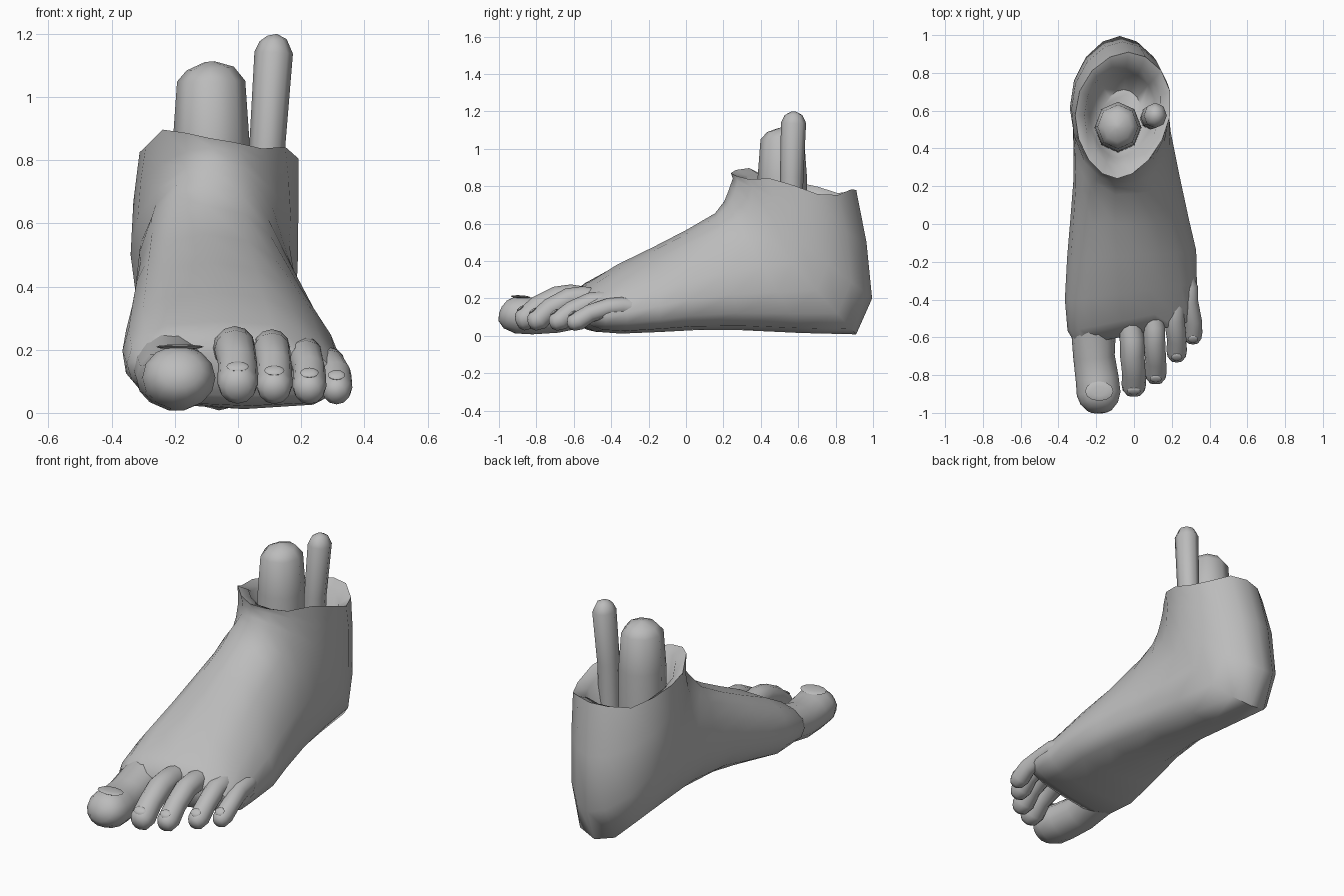
import bpy, bmesh, math
from mathutils import Vector, Matrix

cube = bpy.data.objects.get("Cube")
if cube:
    bpy.data.objects.remove(cube)

grey = bpy.data.materials.new("grey_clay")
grey.use_nodes = True
grey.diffuse_color = (0.5, 0.5, 0.5, 1)
bsdf = grey.node_tree.nodes["Principled BSDF"]
bsdf.inputs["Base Color"].default_value = (0.5, 0.5, 0.5, 1)
bsdf.inputs["Roughness"].default_value = 0.8


def finish(bm, name, angle=50):
    bmesh.ops.recalc_face_normals(bm, faces=bm.faces[:])
    mesh = bpy.data.meshes.new(name)
    bm.to_mesh(mesh)
    bm.free()
    obj = bpy.data.objects.new(name, mesh)
    bpy.context.collection.objects.link(obj)
    mesh.materials.append(grey)
    bpy.ops.object.select_all(action="DESELECT")
    obj.select_set(True)
    bpy.context.view_layer.objects.active = obj
    bpy.ops.object.shade_smooth_by_angle(angle=math.radians(angle))
    return obj


def loft(name, rings, angle=50):
    """Skin a list of equal point rings and close both ends."""
    bm = bmesh.new()
    loops = [[bm.verts.new(p) for p in ring] for ring in rings]
    n = len(loops[0])
    for a, b in zip(loops, loops[1:]):
        for i in range(n):
            j = (i + 1) % n
            bm.faces.new((a[i], a[j], b[j], b[i]))
    bm.faces.new(loops[0])
    bm.faces.new(loops[-1])
    return finish(bm, name, angle)


def tube(name, path, sides=10, flat=1.0, angle=50):
    """Round limb along (x, y, z, radius) points."""
    pts = [Vector(p[:3]) for p in path]
    rings = []
    for i, p in enumerate(pts):
        d = (pts[min(i + 1, len(pts) - 1)] - pts[max(i - 1, 0)]).normalized()
        side = d.cross(Vector((0, 0, 1)) if abs(d.z) < 0.9 else Vector((0, 1, 0))).normalized()
        up = side.cross(d)
        r = path[i][3]
        rings.append([p + side * r * math.cos(k * math.tau / sides)
                      + up * r * flat * math.sin(k * math.tau / sides) for k in range(sides)])
    return loft(name, rings, angle)


def nail(name, center, size, tilt):
    bm = bmesh.new()
    bmesh.ops.create_uvsphere(bm, u_segments=12, v_segments=6, radius=1)
    m = (Matrix.Translation(center) @ Matrix.Rotation(tilt, 4, "X")
         @ Matrix.Diagonal((*size, 1)))
    bmesh.ops.transform(bm, matrix=m, verts=bm.verts[:])
    return finish(bm, name)


# Foot body: slices fan from the toe roots round the heel to the ankle
SIDES = 16


def section(by, bz, ty, tz, cb, ct, w, power, taper, skew=0, arch=0):
    ring = []
    for k in range(SIDES):
        t = k * math.tau / SIDES
        u = (1 - math.cos(t)) / 2
        s = math.sin(t)
        half = math.copysign(abs(s) ** power, s) * w * (1 - taper * u)
        x = cb + (ct - cb) * u + half
        lift = arch * max(0, -half / w) * (1 - u)
        ring.append(Vector((x, by + (ty - by) * u + skew * x, bz + (tz - bz) * u + lift)))
    return ring


slices = [
    (-.56, .055, -.585, .22, .02, -.03, .325, .6, .12, .2),
    (-.49, .022, -.50, .29, .03, -.06, .385, .6, .25, .2),
    (-.35, .012, -.36, .38, .02, -.08, .40, .6, .32, .12),
    (-.15, .02, -.17, .475, .03, -.09, .40, .62, .38, .05, .04),
    (.04, .03, 0, .565, .02, -.10, .365, .65, .37, 0, .07),
    (.3, .03, .155, .655, 0, -.10, .315, .72, .28, 0, .06),
    (.62, .015, .205, .72, -.03, -.10, .272, .82, .12, 0, .02),
    (.91, .008, .225, .77, -.06, -.08, .262, .9, .05),
    (.995, .2, .235, .8, -.075, -.075, .265, 1.12, 0),
    (.965, .5, .25, .84, -.06, -.08, .275, 1.12, .1),
    (.91, .78, .24, .87, -.03, -.09, .278, 1.12, .19),
]
rings = [section(*s) for s in slices]

# Ragged rim, then the hollow inside
rim = rings[-1]
ragged = [0, 0, -.04, -.05, -.02, 0, -.02, -.01, 0, .02, .04, 0, 0, -.01, -.03, -.01]
for p, dz in zip(rim, ragged):
    p.z += dz
mid = Vector((-.07, .58, 0))
for shrink, depth in ((.8, .03), (.68, .16), (.4, .24)):
    rings.append([Vector((mid.x + (p.x - mid.x) * shrink, mid.y + (p.y - mid.y) * shrink,
                          p.z - depth)) for p in rim])
loft("foot", rings, 60)

# Big toe and its nail
tube("big_toe", [(-.2, -.38, .17, .12), (-.215, -.54, .15, .12), (-.212, -.7, .11, .11),
                 (-.195, -.82, .106, .114), (-.187, -.9, .112, .116), (-.184, -.95, .122, .099),
                 (-.182, -.98, .135, .068), (-.182, -.992, .14, .02)], 14, .88)
nail("big_toe_nail", (-.184, -.885, .209), (.075, .052, .008), math.radians(-3))

# Small toes arch over a knuckle and dip to the tip
small = {"second": (-.03, -.001, -.91, .275, .065), "middle": (.09, .115, -.845, .265, .058),
         "fourth": (.185, .226, -.73, .24, .054), "little": (.24, .312, -.635, .208, .05)}
for label, (x0, x1, tip, top, r) in small.items():
    xk = x0 * .3 + x1 * .7
    low = r + .03
    tube(label + "_toe", [
        (x0, tip + .42, top - r * 1.3, r), (xk, tip + .29, top - r, r),
        (xk, tip + .22, top - r * 1.15, r), (x1, tip + .12, (top + .03) / 2, r * .95),
        (x1, tip + .06, low, r), (x1, tip + .028, low - .01, r * .9),
        (x1, tip + .006, low - .016, r * .58), (x1, tip, low - .018, r * .15)], 12)
    nail(label + "_toe_nail", (x1, tip + .025, low + r * .8),
         (r * .55, .024, .008), math.radians(38))

# Two bones standing in the ankle
tube("shin_bone", [(-.085, .51, .55, .125), (-.085, .515, .85, .122), (-.085, .515, 1.05, .108),
                   (-.088, .515, 1.09, .075), (-.09, .515, 1.112, .015)], 8, 1.08)
tube("outer_bone", [(.085, .56, .55, .055), (.093, .565, .85, .057), (.113, .575, 1.14, .061),
                    (.111, .575, 1.18, .043), (.108, .575, 1.197, .015)], 8, 1.1)
